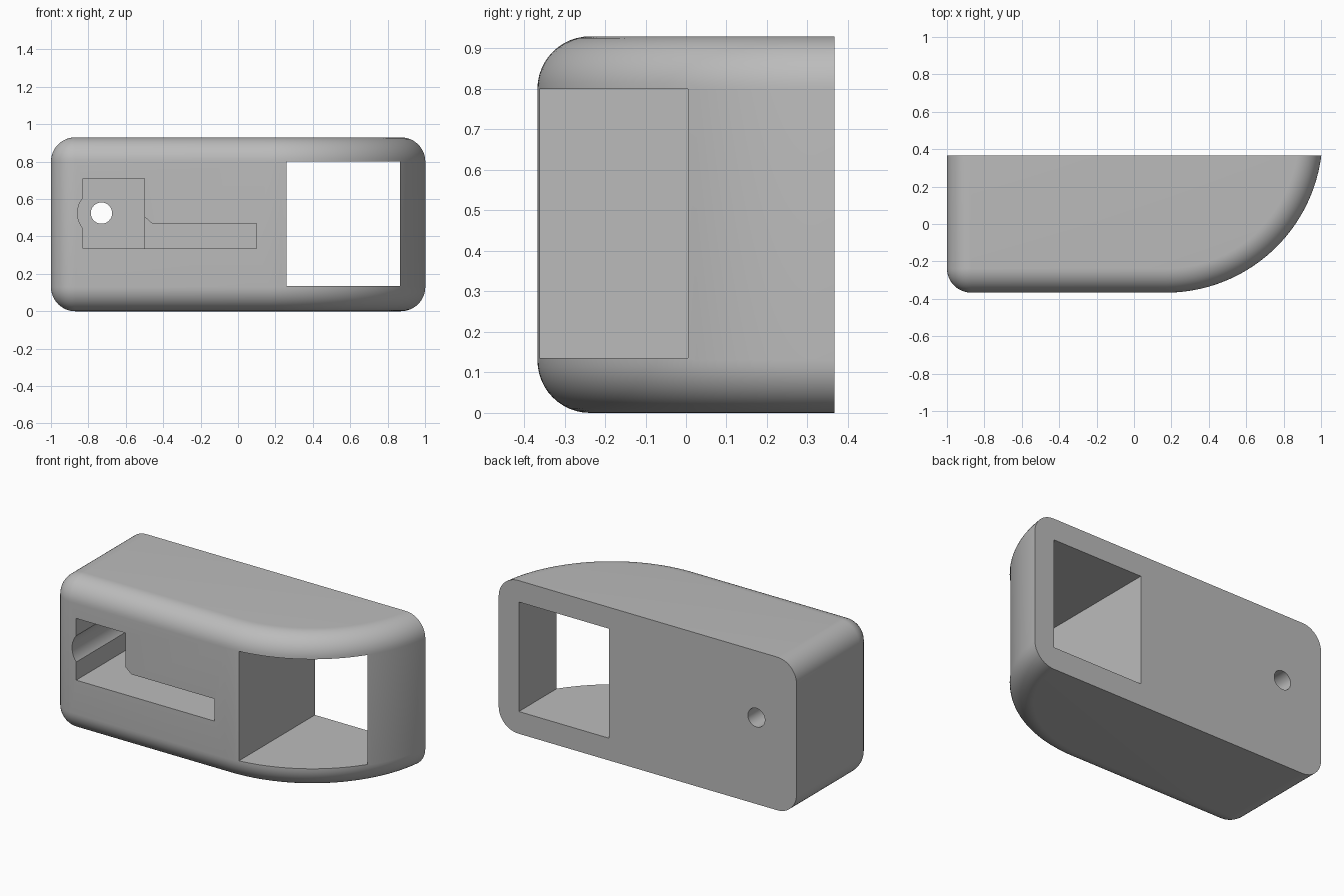
import bpy, bmesh
from math import sin, cos, pi, asin, radians

cube = bpy.data.objects.get("Cube")
if cube:
    bpy.data.objects.remove(cube, do_unlink=True)

HEIGHT, BACK, FRONT = 0.93, 0.367, -0.367
FILLET = 0.13
ARC_X, ARC_Y = 0.17, 0.471          # centre of the big side curve
ARC_R = ARC_Y - FRONT

grey = bpy.data.materials.new("plain grey")
grey.use_nodes = True
grey.diffuse_color = (0.5, 0.5, 0.5, 1)
grey.node_tree.nodes["Principled BSDF"].inputs["Base Color"].default_value = (0.5, 0.5, 0.5, 1)


def make_object(name, bm):
    bmesh.ops.remove_doubles(bm, verts=bm.verts, dist=1e-5)
    bmesh.ops.dissolve_degenerate(bm, edges=bm.edges, dist=1e-5)
    bmesh.ops.recalc_face_normals(bm, faces=bm.faces)
    mesh = bpy.data.meshes.new(name)
    bm.to_mesh(mesh)
    bm.free()
    mesh.materials.append(grey)
    obj = bpy.data.objects.new(name, mesh)
    bpy.context.collection.objects.link(obj)
    return obj


def outline(inset):
    """Plan of the body, moved inwards on all sides except the flat back."""
    pts = [(-1 + inset, BACK)]
    r = FILLET - inset
    for i in range(13):
        a = pi + pi / 2 * i / 12
        pts.append((-1 + FILLET + r * cos(a), FRONT + FILLET + r * sin(a)))
    r = ARC_R - inset
    end = asin((BACK - ARC_Y) / r)
    for i in range(41):
        a = -pi / 2 + (end + pi / 2) * i / 40
        pts.append((ARC_X + r * cos(a), ARC_Y + r * sin(a)))
    return pts


def prism(name, pts, y0, y1):
    """Extrude an x-z outline along y."""
    bm = bmesh.new()
    ends = [[bm.verts.new((x, y, z)) for x, z in pts] for y in (y0, y1)]
    for ring in ends:
        bm.faces.new(ring)
    for i in range(len(pts)):
        j = (i + 1) % len(pts)
        bm.faces.new((ends[0][i], ends[0][j], ends[1][j], ends[1][i]))
    return make_object(name, bm)


def rectangle(x0, x1, z0, z1):
    return [(x0, z0), (x1, z0), (x1, z1), (x0, z1)]


def circle(x, z, r, n=48):
    return [(x + r * cos(2 * pi * i / n), z + r * sin(2 * pi * i / n)) for i in range(n)]


# Rounded body from stacked plan outlines
layers = []
for i in range(13):
    a = pi / 2 * i / 12
    layers.append((FILLET * (1 - sin(a)), FILLET * (1 - cos(a))))
layers += [(inset, HEIGHT - z) for inset, z in reversed(layers)]
bm = bmesh.new()
rings = [[bm.verts.new((x, y, z)) for x, y in outline(inset)] for inset, z in layers]
for low, high in zip(rings, rings[1:]):
    for i in range(len(low) - 1):
        bm.faces.new((low[i], low[i + 1], high[i + 1], high[i]))
bm.faces.new(rings[0])
bm.faces.new(rings[-1])
bm.faces.new([r[0] for r in rings] + [r[-1] for r in reversed(rings)])
body = make_object("body", bm)

# Cutters: window, stepped pocket with rounded relief, screw hole
pocket = [(-0.83, 0.335), (-0.5, 0.335), (-0.5, 0.71), (-0.83, 0.71)]
slot = [(-0.6, 0.335), (0.1, 0.335), (0.1, 0.47), (-0.46, 0.47), (-0.5, 0.505), (-0.6, 0.505)]
cutters = [
    prism("window_cutter", rectangle(0.26, 0.866, 0.135, 0.80), -0.6, 0.6),
    prism("pocket_cutter", pocket, -0.6, 0.23),
    prism("relief_cutter", circle(-0.73, 0.525, 0.128), -0.6, 0.23),
    prism("slot_cutter", slot, -0.6, 0.03),
    prism("hole_cutter", circle(-0.73, 0.525, 0.057), -0.6, 0.6),
]
bpy.ops.object.select_all(action="DESELECT")
bpy.context.view_layer.objects.active = body
body.select_set(True)
for cutter in cutters:
    cutter.hide_render = True
    mod = body.modifiers.new("cut", "BOOLEAN")
    mod.operation = "DIFFERENCE"
    mod.solver = "EXACT"
    mod.object = cutter
    bpy.ops.object.modifier_apply(modifier=mod.name)
    bpy.data.objects.remove(cutter, do_unlink=True)

bpy.ops.object.shade_smooth_by_angle(angle=radians(30))
